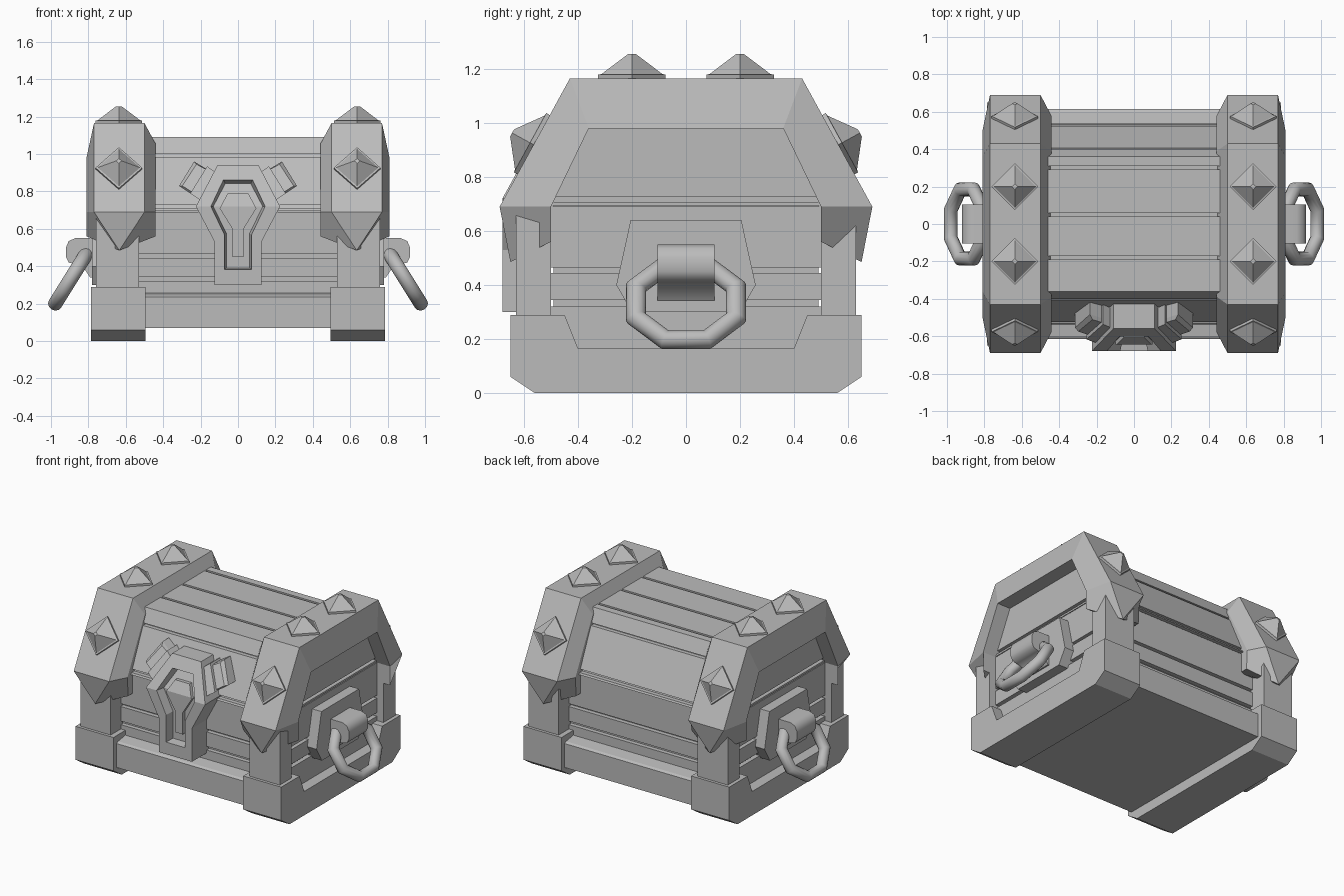
import bpy, bmesh, math
from mathutils import Vector, Matrix

cube = bpy.data.objects.get("Cube")
if cube:
    bpy.data.objects.remove(cube, do_unlink=True)

grey = bpy.data.materials.new("stone_grey")
grey.use_nodes = True
grey.diffuse_color = (0.5, 0.5, 0.5, 1)
grey.node_tree.nodes["Principled BSDF"].inputs["Base Color"].default_value = (0.5, 0.5, 0.5, 1)


def finish(name, bm, mirror=""):
    """Turn a bmesh into an object, mirrored over the given axes."""
    bmesh.ops.remove_doubles(bm, verts=bm.verts, dist=0.0001)
    bmesh.ops.recalc_face_normals(bm, faces=bm.faces)
    mesh = bpy.data.meshes.new(name)
    bm.to_mesh(mesh)
    bm.free()
    mesh.materials.append(grey)
    ob = bpy.data.objects.new(name, mesh)
    bpy.context.scene.collection.objects.link(ob)
    if mirror:
        mod = ob.modifiers.new("Mirror", 'MIRROR')
        mod.use_axis = ("x" in mirror, "y" in mirror, False)
        mod.use_clip = False
        mod.use_mirror_merge = False
    return ob


def loft(bm, loops, closed=False):
    """Bridge equal-length point loops and cap both ends."""
    rings = [[bm.verts.new(p) for p in loop] for loop in loops]
    n = len(rings[0])
    pairs = list(zip(rings, rings[1:]))
    if closed:
        pairs.append((rings[-1], rings[0]))
    else:
        bm.faces.new(rings[0])
        bm.faces.new(rings[-1])
    for a, b in pairs:
        for i in range(n):
            j = (i + 1) % n
            bm.faces.new((a[i], a[j], b[j], b[i]))


def slab(bm, x0, x1, z0, z1, low, high):
    """Plank block whose y range changes from low to high."""
    def ring(z, r):
        return [(x0, r[0], z), (x1, r[0], z), (x1, r[1], z), (x0, r[1], z)]
    loft(bm, [ring(z0, low), ring(z1, high)])


def smooth(ob):
    for o in bpy.context.selected_objects:
        o.select_set(False)
    bpy.context.view_layer.objects.active = ob
    ob.select_set(True)
    bpy.ops.object.shade_smooth_by_angle(angle=math.radians(50))
    ob.select_set(False)


def flip(points):
    """Complete a half outline with its mirror image."""
    return points + [(-a, b) for a, b in reversed(points)]


# Body planks around a recessed core
END = 0.71
bm = bmesh.new()
for z0, z1 in ((0.07, 0.32), (0.345, 0.445), (0.465, 0.69)):
    slab(bm, -END, END, z0, z1, (-0.52, 0.52), (-0.52, 0.52))
slab(bm, -END + 0.03, END - 0.03, 0.08, 0.72, (-0.49, 0.49), (-0.49, 0.49))
finish("body_planks", bm)


# Lid planks
def lid_y(z):
    return 0.36 + 0.45 * (1.09 - z)


bm = bmesh.new()
for z0, z1 in ((0.695, 0.708), (0.728, 0.985)):
    a, b = lid_y(z0), lid_y(z1)
    slab(bm, -END, END, z0, z1, (-a, a), (-b, b))
a, b = lid_y(0.7) - 0.03, lid_y(1.06) - 0.03
slab(bm, -END + 0.03, END - 0.03, 0.7, 1.065, (-a, a), (-b, b))
cuts = [-0.36, -0.18, 0.05, 0.3, 0.36]
for y0, y1 in zip(cuts, cuts[1:]):
    gap = 0.009
    front = -lid_y(1.0) if y0 == cuts[0] else y0 + gap
    back = lid_y(1.0) if y1 == cuts[-1] else y1 - gap
    top = (y0 if y0 == cuts[0] else front, y1 if y1 == cuts[-1] else back)
    slab(bm, -END, END, 1.0, 1.09, (front, back), top)
finish("lid_planks", bm)

# Base rails at front and back
bm = bmesh.new()
rail = [(-0.615, 0.07), (-0.615, 0.235), (-0.6, 0.245), (-0.5, 0.26), (-0.5, 0.07)]
loft(bm, [[(x, y, z) for y, z in rail] for x in (-0.51, 0.51)])
finish("base_rail", bm, "y")

# Base sides with raised corners
bm = bmesh.new()
half = [(0.56, 0.0), (0.65, 0.06), (0.65, 0.29), (0.45, 0.29), (0.4, 0.165)]
outline = flip(half)
loft(bm, [[(x, y, z) for y, z in outline] for x in (0.495, 0.785)])
finish("base_side", bm, "x")

# Corner posts
bm = bmesh.new()
slab(bm, 0.53, 0.76, 0.25, 0.66, (0.5, 0.63), (0.5, 0.63))
finish("corner_post", bm, "xy")


# Lid straps: chamfered section swept over the arch, ending in points
def section(s, outer, inner):
    (oy, oz), (iy, iz) = outer, inner
    my, mz = oy + (iy - oy) * 0.6, oz + (iz - oz) * 0.6
    return [(0.5, s * oy, oz), (0.77, s * oy, oz), (0.81, s * iy, iz),
            (0.44, s * iy, iz), (0.44, s * my, mz)]


def arch_side(s):
    tip = (0.635, s * 0.65, 0.485)
    end = [tip, tip, (0.81, s * 0.5, 0.56), (0.44, s * 0.5, 0.56), (0.44, s * 0.57, 0.56)]
    return [end, section(s, (0.69, 0.69), (0.5, 0.69)),
            section(s, (0.43, 1.165), (0.36, 0.98))]


bm = bmesh.new()
loft(bm, arch_side(-1) + arch_side(1)[::-1])
bmesh.ops.dissolve_degenerate(bm, dist=0.0001, edges=bm.edges)
finish("lid_strap", bm, "x")


# Pyramid studs on the straps
def stud(name, y, z, tilt):
    bm = bmesh.new()
    rings = [(0.125, -0.01), (0.125, 0.014), (0.113, 0.016), (0.015, 0.09)]
    loft(bm, [[(r, 0, h), (0, r, h), (-r, 0, h), (0, -r, h)] for r, h in rings])
    bm.transform(Matrix.Translation((0.637, y, z)) @ Matrix.Rotation(tilt, 4, 'X'))
    finish(name, bm, "xy")


stud("top_stud", 0.2, 1.165, 0)
stud("slope_stud", 0.565, 0.92, -math.atan2(0.475, 0.26))


# Lock, leaning back with the lid above the bend
def lock_part(name, loops, mirror=""):
    bm = bmesh.new()
    loft(bm, [[(x, -d, z) for x, z in pts] for pts, d in loops])
    bmesh.ops.bisect_plane(bm, geom=bm.verts[:] + bm.edges[:] + bm.faces[:],
                           plane_co=(0, 0, 0.72), plane_no=(0, 0, 1))
    for v in bm.verts:
        v.co.y += 0.55 * max(0, v.co.z - 0.72)
    finish(name, bm, mirror)


frame = flip([(0.11, 0.94), (0.225, 0.72), (0.125, 0.53), (0.125, 0.3)])
recess = flip([(0.078, 0.862), (0.145, 0.72), (0.073, 0.57), (0.073, 0.383)])
floor = flip([(0.068, 0.842), (0.132, 0.72), (0.062, 0.575), (0.062, 0.39)])
key = flip([(0.055, 0.79), (0.098, 0.71), (0.03, 0.6), (0.03, 0.45)])
lock_part("lock_frame", [(frame, 0.5), (frame, 0.68), (recess, 0.68), (floor, 0.62)])
lock_part("keyhole_plate", [(key, 0.6), (key, 0.645)])

wing = [(0.1, 0.88), (0.235, 0.96), (0.315, 0.83), (0.18, 0.74)]
wing_face = [(0.1, 0.88), (0.222, 0.945), (0.298, 0.83), (0.18, 0.755)]
lock_part("lock_wing", [(wing, 0.52), (wing, 0.615), (wing_face, 0.635)], "x")
inner_wing = [(0.09, 0.88), (0.165, 0.935), (0.255, 0.79), (0.18, 0.74)]
lock_part("lock_wing_step", [(inner_wing, 0.55), (inner_wing, 0.655)], "x")

# Handle plates on the ends
bm = bmesh.new()
plate = flip([(0.205, 0.64), (0.258, 0.4), (0.2, 0.3)])
loft(bm, [[(x, y, z) for y, z in plate] for x in (0.68, 0.78)])
finish("handle_plate", bm, "x")

# Curled brackets holding the rings
bm = bmesh.new()
curl = [(0.75, 0.55), (0.87, 0.55), (0.905, 0.535), (0.92, 0.5), (0.92, 0.45),
        (0.905, 0.42), (0.87, 0.41), (0.83, 0.4), (0.79, 0.34), (0.75, 0.34)]
loft(bm, [[(x, y, z) for x, z in curl] for y in (-0.105, 0.105)])
smooth(finish("handle_bracket", bm, "x"))

# Eight-sided handle rings, hanging outwards
bm = bmesh.new()
loops = []
for i in range(8):
    a = math.radians(22.5 + 45 * i)
    loop = []
    for j in range(12):
        t = math.tau * j / 12
        r = 0.2 + 0.04 * math.cos(t)
        loop.append((0.038 * math.sin(t), r * math.cos(a), 0.88 * r * math.sin(a)))
    loops.append(loop)
loft(bm, loops, closed=True)
bm.transform(Matrix.Translation((0.893, 0, 0.335)) @ Matrix.Rotation(math.radians(-32), 4, 'Y')
             @ Matrix.Identity(4))
# Lower end of each ring swings away from the chest
low = min(bm.verts, key=lambda v: v.co.z)
if low.co.x < 0.893:
    for v in bm.verts:
        v.co.x = 2 * 0.893 - v.co.x
smooth(finish("handle_ring", bm, "x"))
